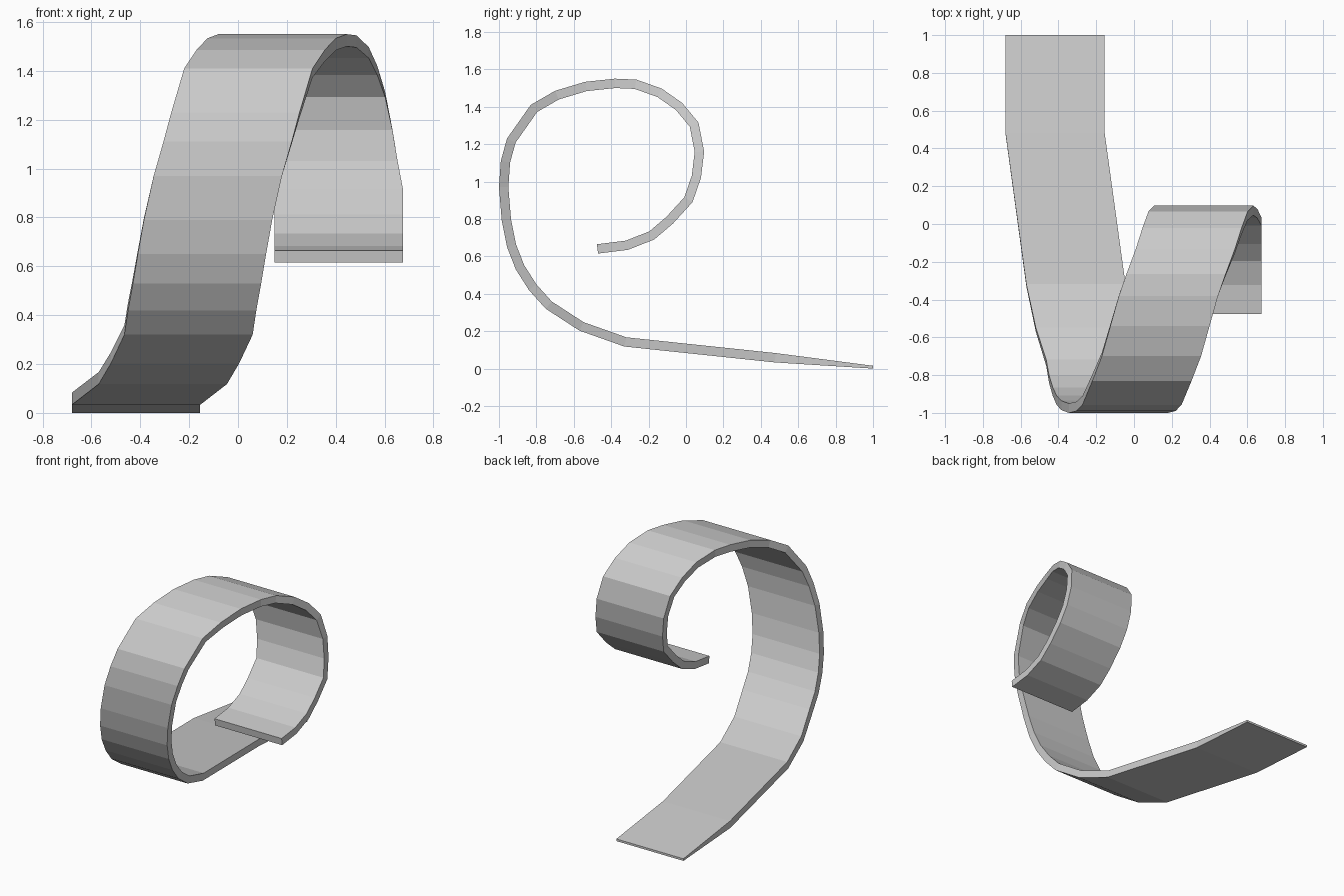
import bpy, bmesh
from mathutils import Vector

if "Cube" in bpy.data.objects:
    bpy.data.objects.remove(bpy.data.objects["Cube"])

WIDTH, THICK, TIP = 0.525, 0.05, 0.015

# Outer path of the strip: (left edge x, y, z)
path = [
    (-.68, 1.0, 0), (-.68, .475, .033), (-.57, -.33, .118), (-.52, -.57, .203),
    (-.465, -.75, .32), (-.45, -.84, .42), (-.43, -.91, .53), (-.41, -.957, .65),
    (-.385, -.985, .79), (-.345, -1.0, .97), (-.305, -.99, 1.11), (-.273, -.957, 1.23),
    (-.22, -.83, 1.41), (-.17, -.70, 1.485), (-.125, -.54, 1.533), (-.08, -.38, 1.55),
    (-.04, -.265, 1.545), (.01, -.13, 1.497), (.045, -.02, 1.42), (.077, .067, 1.315),
    (.107, .097, 1.16), (.128, .08, 1.02), (.15, .035, .89), (.15, -.07, .775),
    (.15, -.17, .69), (.15, -.31, .635), (.15, -.47, .615),
]


def inward(i):
    """Mitred inward normal of the path in the y-z plane."""
    def seg(a, b):
        d = Vector(path[b][1:]) - Vector(path[a][1:])
        return Vector((d.y, -d.x)).normalized()
    last = len(path) - 1
    if i == 0:
        return Vector((0, 1))
    if i == last:
        return seg(last - 1, last)
    a, b = seg(i - 1, i), seg(i, i + 1)
    n = (a + b).normalized()
    return n / n.dot(a)


# Curled strip: a four-cornered section swept along the path
bm = bmesh.new()
rings = []
for i, (x, y, z) in enumerate(path):
    n = inward(i) * (THICK if i else TIP)
    rings.append([bm.verts.new(c) for c in (
        (x, y, z), (x + WIDTH, y, z),
        (x + WIDTH, y + n.x, z + n.y), (x, y + n.x, z + n.y))])
for a, b in zip(rings, rings[1:]):
    for k in range(4):
        m = (k + 1) % 4
        bm.faces.new((a[k], a[m], b[m], b[k]))
bm.faces.new(rings[0])
bm.faces.new(rings[-1])
bmesh.ops.recalc_face_normals(bm, faces=bm.faces)

mesh = bpy.data.meshes.new("curled_ribbon")
bm.to_mesh(mesh)
bm.free()
bpy.context.collection.objects.link(bpy.data.objects.new("curled_ribbon", mesh))
